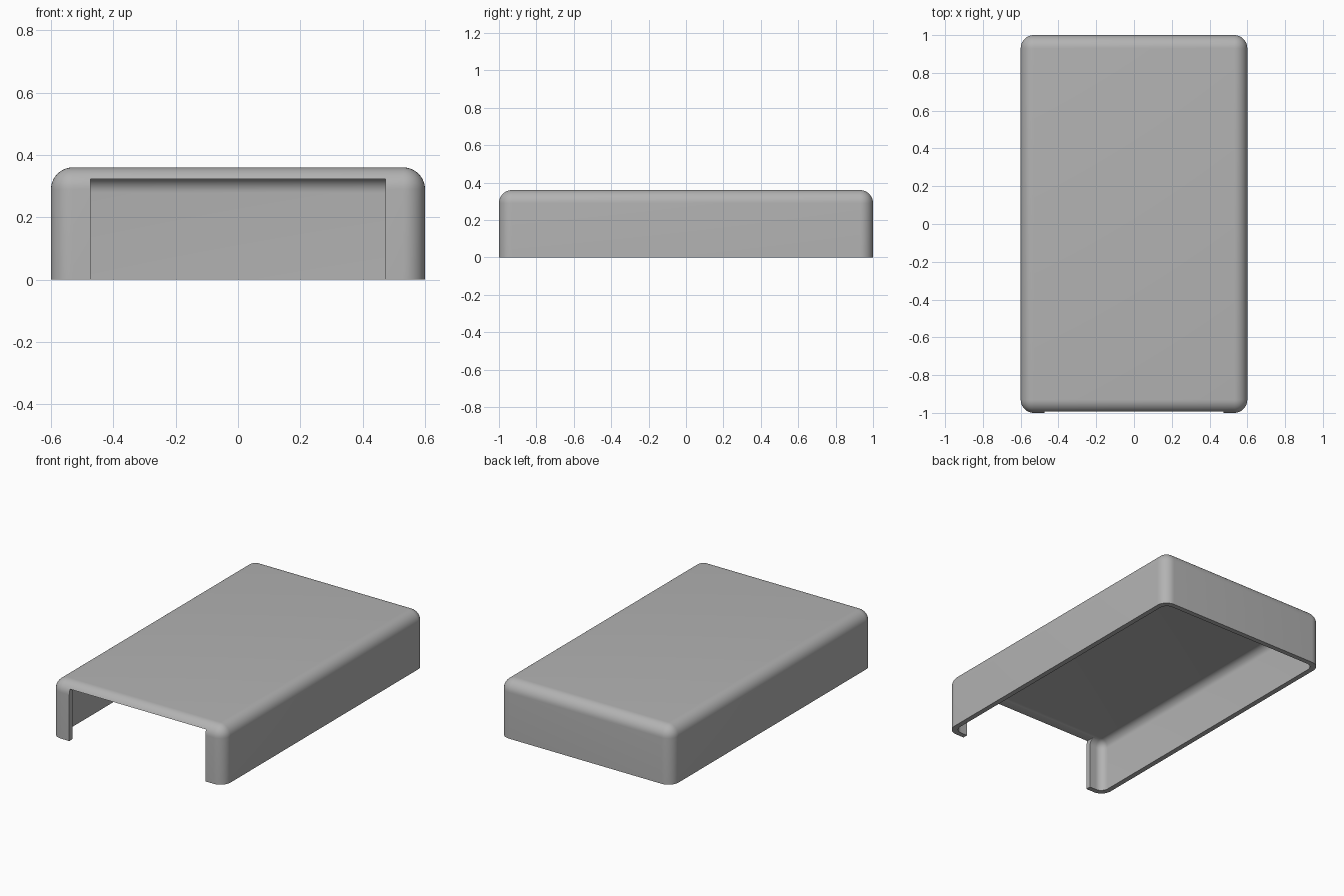
import bpy
import bmesh
from mathutils import Matrix

if "Cube" in bpy.data.objects:
    bpy.data.objects.remove(bpy.data.objects["Cube"])

WIDTH, LENGTH, HEIGHT = 1.2, 2.0, 0.36
WALL, RADIUS = 0.032, 0.07
OPEN_WIDTH, OPEN_TOP = 0.946, 0.323

grey = bpy.data.materials.new("plain_grey")
grey.use_nodes = True
colour = (0.45, 0.45, 0.45, 1)
grey.diffuse_color = colour
grey.node_tree.nodes["Principled BSDF"].inputs["Base Color"].default_value = colour


def block(name, size, centre, radius=0):
    """Box with every edge rounded, except those around its bottom."""
    bm = bmesh.new()
    bmesh.ops.create_cube(bm, size=1, matrix=Matrix.Translation(centre) @ Matrix.Diagonal((*size, 1)))
    if radius:
        edges = [e for e in bm.edges if max(v.co.z for v in e.verts) > centre[2]]
        bmesh.ops.bevel(bm, geom=edges, offset=radius, segments=10, profile=0.5, affect='EDGES')
    mesh = bpy.data.meshes.new(name)
    bm.to_mesh(mesh)
    bm.free()
    mesh.materials.append(grey)
    obj = bpy.data.objects.new(name, mesh)
    bpy.context.collection.objects.link(obj)
    return obj


# Rounded outer cover
cover = block("cover_shell", (WIDTH, LENGTH, HEIGHT), (0, 0, HEIGHT / 2), RADIUS)

# Hollow inside, open at the bottom
inner_top = HEIGHT - WALL
cavity = block("cavity_cutter", (WIDTH - 2 * WALL, LENGTH - 2 * WALL, inner_top + 0.1),
               (0, 0, (inner_top - 0.1) / 2), RADIUS - 0.02)

# Wide doorway through the front wall
doorway = block("doorway_cutter", (OPEN_WIDTH, 0.2, OPEN_TOP + 0.1),
                (0, -LENGTH / 2, (OPEN_TOP - 0.1) / 2))

bpy.context.view_layer.objects.active = cover
cover.select_set(True)
for cutter in (cavity, doorway):
    cut = cover.modifiers.new(cutter.name, 'BOOLEAN')
    cut.operation, cut.solver, cut.object = 'DIFFERENCE', 'EXACT', cutter
    bpy.ops.object.modifier_apply(modifier=cut.name)
    bpy.data.objects.remove(cutter)

# Smooth fillets with crisp cut edges
bpy.ops.object.shade_smooth_by_angle(angle=0.6)
